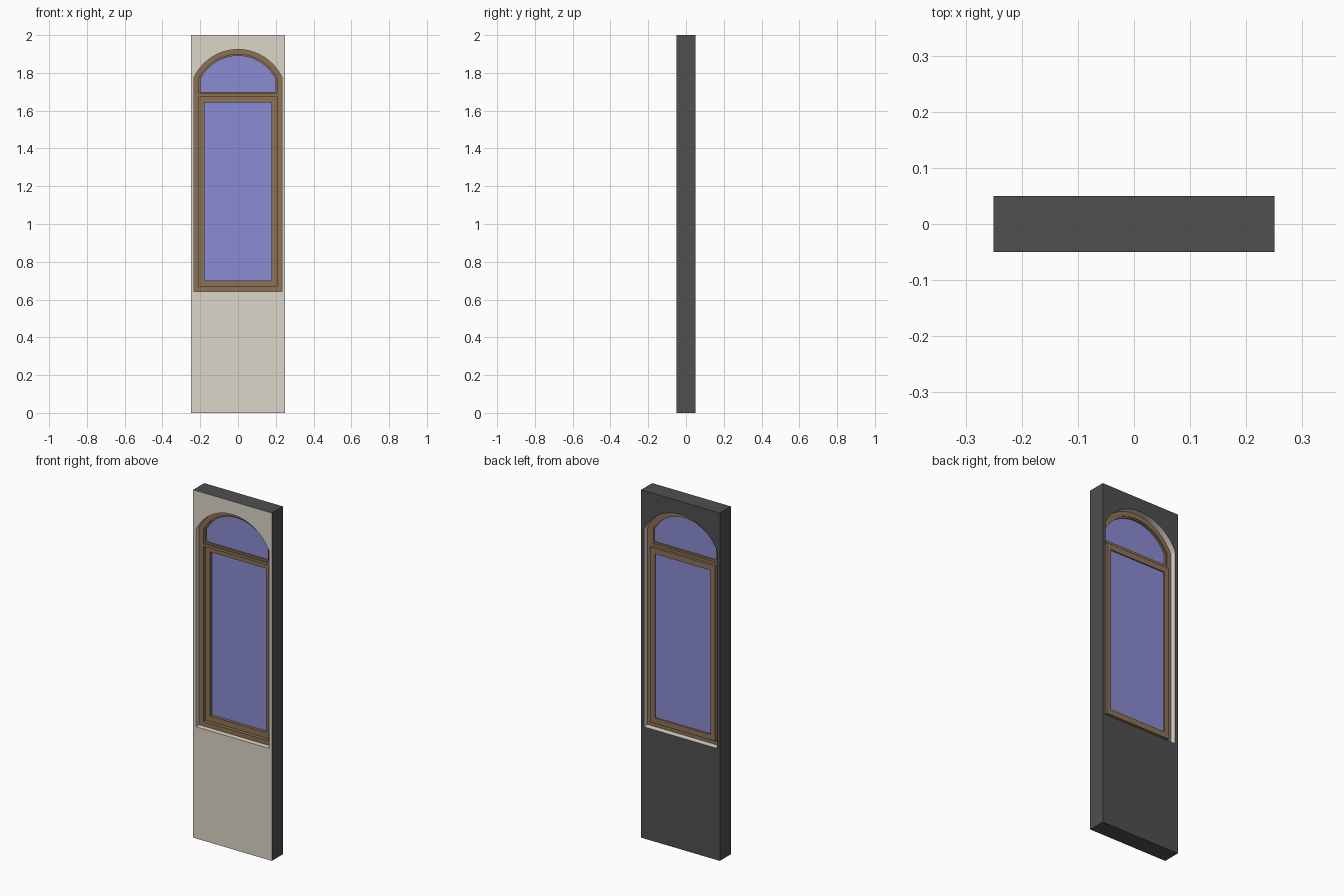
import bpy, bmesh, math

if "Cube" in bpy.data.objects:
    bpy.data.objects.remove(bpy.data.objects["Cube"])

HALF, SPRING, CROWN, SILL = 0.233, 1.775, 1.924, 0.642
RISE = CROWN - SPRING
RADIUS = (HALF**2 + RISE**2) / (2 * RISE)
CENTRE = CROWN - RADIUS


def material(name, rgb):
    m = bpy.data.materials.new(name)
    m.diffuse_color = (*rgb, 1)
    m.use_nodes = True
    m.node_tree.nodes["Principled BSDF"].inputs["Base Color"].default_value = m.diffuse_color
    return m


plaster = material("plaster", (0.72, 0.67, 0.58))
dark = material("dark_wall", (0.08, 0.08, 0.08))
wood = material("wood", (0.26, 0.17, 0.09))
glass = material("glass", (0.26, 0.26, 0.65))


def arch(inset, bottom, segments=28):
    """Outline of a rectangle topped by a segmental arch."""
    half, r = HALF - inset, RADIUS - inset
    a = math.asin(half / r)
    pts = [(-half, bottom)]
    for i in range(segments + 1):
        t = -a + 2 * a * i / segments
        pts.append((r * math.sin(t), CENTRE + r * math.cos(t)))
    return pts + [(half, bottom)]


def rect(half, z0, z1):
    return [(-half, z0), (-half, z1), (half, z1), (half, z0)]


def finish(name, bm, mats):
    bmesh.ops.recalc_face_normals(bm, faces=bm.faces)
    mesh = bpy.data.meshes.new(name)
    bm.to_mesh(mesh)
    bm.free()
    for m in mats:
        mesh.materials.append(m)
    mesh.shade_smooth()
    mesh.set_sharp_from_angle(angle=math.radians(15))
    ob = bpy.data.objects.new(name, mesh)
    bpy.context.collection.objects.link(ob)
    return ob


def ring(name, outer, inner, y0, y1, mats, slots=(0, 0, 0, 0)):
    """Closed frame; slots are materials of front, inside, back, outside."""
    bm = bmesh.new()
    loops = [[bm.verts.new((x, y, z)) for x, z in pts]
             for pts, y in ((outer, y0), (inner, y0), (inner, y1), (outer, y1))]
    n = len(outer)
    for k in range(4):
        a, b = loops[k], loops[(k + 1) % 4]
        for i in range(n):
            j = (i + 1) % n
            bm.faces.new((a[i], a[j], b[j], b[i])).material_index = slots[k]
    return finish(name, bm, mats)


def panel(name, pts, y0, y1, mat):
    """Solid slab with the given outline."""
    bm = bmesh.new()
    a, b = [[bm.verts.new((x, y, z)) for x, z in pts] for y in (y0, y1)]
    bm.faces.new(a)
    bm.faces.new(b)
    for i in range(len(pts)):
        j = (i + 1) % len(pts)
        bm.faces.new((a[i], a[j], b[j], b[i]))
    return finish(name, bm, [mat])


# Wall slab with arched opening: arch points are projected to its outer edges
opening = arch(0, SILL)
edge = [(x * 0.25 / HALF, 0 if z == SILL else 2) for x, z in opening]
ring("wall", edge, opening, -0.05, 0.05, [plaster, dark], (0, 0, 1, 1))

# Fixed outer frame and transom
ring("outer_frame", opening, arch(0.026, 0.668), -0.02, 0.015, [wood])
panel("transom", rect(0.207, 1.675, 1.69), -0.02, 0.015, wood)

# Fixed arched light
ring("arched_bead", arch(0.026, 1.69), arch(0.034, 1.70), -0.012, 0.012, [wood])
panel("arched_glass", arch(0.034, 1.70), -0.003, 0.003, glass)

# Lower sash, set towards the back
ring("sash", rect(0.207, 0.668, 1.675), rect(0.177, 0.70, 1.643), 0.0, 0.03, [wood])
panel("sash_glass", rect(0.177, 0.70, 1.643), 0.017, 0.023, glass)
